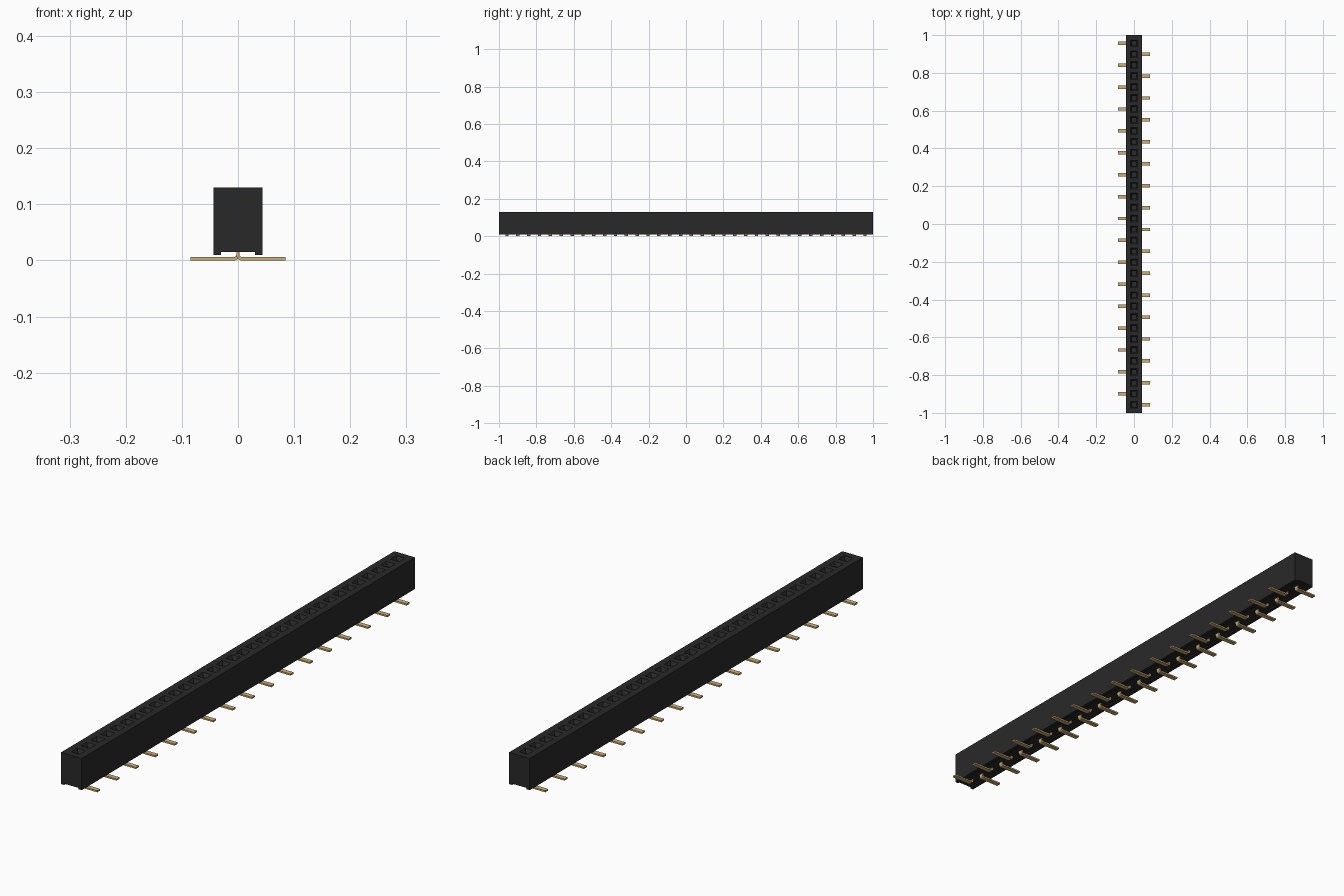
import bpy, bmesh, math

cube = bpy.data.objects.get("Cube")
if cube:
    bpy.data.objects.remove(cube, do_unlink=True)

COUNT = 34
PITCH = 0.058
HALF_X, TOP = 0.0435, 0.13
PIN_Y = [(COUNT - 1) / 2 * PITCH - i * PITCH for i in range(COUNT)]


def material(name, colour, rough, metal=0.0):
    m = bpy.data.materials.new(name)
    m.use_nodes = True
    m.diffuse_color = (*colour, 1)
    bsdf = m.node_tree.nodes["Principled BSDF"]
    bsdf.inputs["Base Color"].default_value = (*colour, 1)
    bsdf.inputs["Roughness"].default_value = rough
    bsdf.inputs["Metallic"].default_value = metal
    return m


black = material("black plastic", (0.022, 0.022, 0.022), 0.6)
gold = material("gold contact", (0.60, 0.43, 0.18), 0.5)


def make_object(name, bm, mat):
    bmesh.ops.recalc_face_normals(bm, faces=bm.faces)
    mesh = bpy.data.meshes.new(name)
    bm.to_mesh(mesh)
    bm.free()
    mesh.materials.append(mat)
    obj = bpy.data.objects.new(name, mesh)
    bpy.context.collection.objects.link(obj)
    return obj


def loft(bm, profile, ys):
    """Sweep an (x, z) profile along the given y stations."""
    rings = [[bm.verts.new((x, y, z)) for x, z in profile] for y in ys]
    n = len(profile)
    for a, b in zip(rings, rings[1:]):
        for i in range(n):
            j = (i + 1) % n
            bm.faces.new((a[i], a[j], b[j], b[i]))
    bm.faces.new(rings[0])
    bm.faces.new(rings[-1])


# Housing: notched section, split into one cell per socket
bm = bmesh.new()
section = [(-HALF_X, 0.01), (-0.03, 0.01), (-0.03, 0.015), (0.03, 0.015),
           (0.03, 0.01), (HALF_X, 0.01), (HALF_X, TOP), (-HALF_X, TOP)]
stations = [1.0] + [y - PITCH / 2 for y in PIN_Y[:-1]] + [-1.0]
loft(bm, section, stations)
bmesh.ops.recalc_face_normals(bm, faces=bm.faces)
cells = [f for f in bm.faces if all(abs(v.co.z - TOP) < 1e-5 for v in f.verts)]

# Sockets: square mouth, tapered lead-in, straight shaft
for half, z in ((0.018, TOP), (0.011, TOP - 0.012), (0.011, 0.04)):
    bmesh.ops.inset_individual(bm, faces=cells, thickness=0.001)
    for f in cells:
        c = f.calc_center_median()
        y0 = min(PIN_Y, key=lambda y: abs(y - c.y))
        for v in f.verts:
            v.co = (math.copysign(half, v.co.x),
                    y0 + math.copysign(half, v.co.y - c.y), z)
make_object("housing", bm, black)

# Contact: flat strip bent from a vertical stem into a foot
T, R = 0.006, 0.004
cx, cz = T / 2 + R, T + R


def bend(r, start, end, steps=5):
    angles = [math.radians(start + (end - start) * i / steps) for i in range(steps + 1)]
    return [(cx + r * math.cos(a), cz + r * math.sin(a)) for a in angles]


strip = ([(-T / 2, 0.105)] + bend(R + T, 180, 270) + [(0.085, 0), (0.085, T)]
         + bend(R, 270, 180) + [(T / 2, 0.105)])

# Feet alternate from side to side along the row
for name, side, first in (("right_contacts", -1, 0), ("left_contacts", 1, 1)):
    bm = bmesh.new()
    for y in PIN_Y[first::2]:
        loft(bm, [(side * x, z) for x, z in strip], (y - 0.009, y + 0.009))
    make_object(name, bm, gold)
